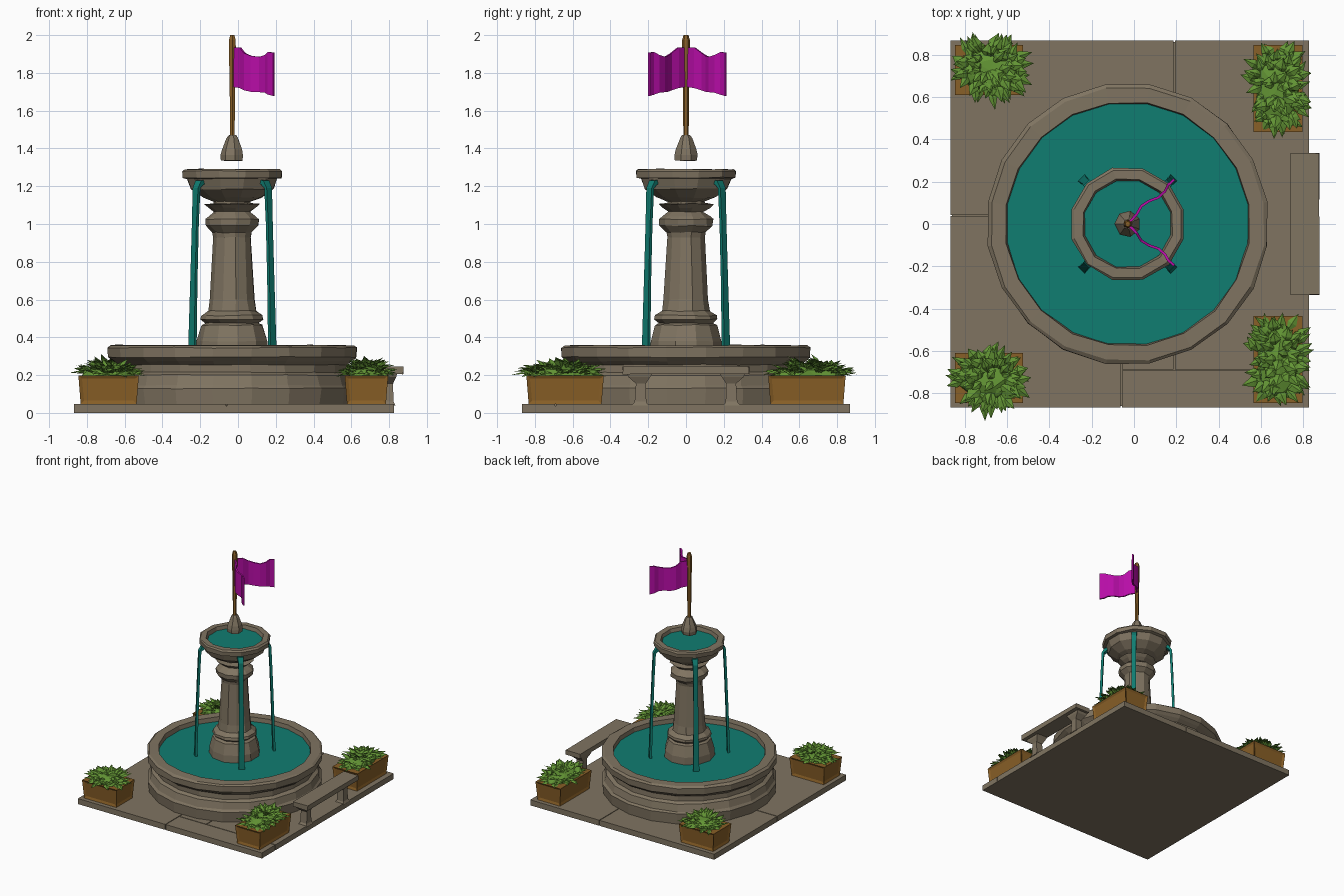
import bpy, bmesh, math, random
from mathutils import Vector, Matrix

if "Cube" in bpy.data.objects:
    bpy.data.objects.remove(bpy.data.objects["Cube"])

random.seed(4)
CX = -0.03  # fountain axis


def material(name, rgb):
    m = bpy.data.materials.new(name)
    m.diffuse_color = (*rgb, 1)
    m.use_nodes = True
    m.node_tree.nodes["Principled BSDF"].inputs["Base Color"].default_value = m.diffuse_color
    return m


STONE = material("stone", (0.215, 0.175, 0.12))
WATER = material("water", (0.005, 0.205, 0.165))
WOOD = material("wood", (0.25, 0.115, 0.02))
LEAF = material("leaf_green", (0.125, 0.30, 0.035))
CLOTH = material("magenta_cloth", (0.48, 0.004, 0.39))


def finish(bm, name, mat, jitter=0.0, fix=True):
    for v in bm.verts:
        v.co += Vector([random.uniform(-jitter, jitter) for _ in range(3)])
    if fix:
        bmesh.ops.recalc_face_normals(bm, faces=bm.faces)
    me = bpy.data.meshes.new(name)
    bm.to_mesh(me)
    bm.free()
    me.materials.append(mat)
    ob = bpy.data.objects.new(name, me)
    bpy.context.collection.objects.link(ob)
    return ob


def loft(name, rings, mat, jitter=0.0):
    """Skin a list of closed point rings and cap both ends."""
    bm = bmesh.new()
    rows = [[bm.verts.new(p) for p in r] for r in rings]
    n = len(rows[0])
    for a, b in zip(rows, rows[1:]):
        for i in range(n):
            j = (i + 1) % n
            bm.faces.new((a[i], a[j], b[j], b[i]))
    bm.faces.new(rows[0])
    bm.faces.new(rows[-1])
    return finish(bm, name, mat, jitter)


def lathe(name, profile, sides, mat, jitter=0.0, turn=0.5):
    ang = [2 * math.pi * (i + turn) / sides for i in range(sides)]
    return loft(name, [[(CX + r * math.cos(a), r * math.sin(a), z) for a in ang]
                       for r, z in profile], mat, jitter)


def box(name, x0, x1, y0, y1, z0, z1, mat, flare=0.0, jitter=0.0):
    def ring(z, f):
        return [(x0 - f, y0 - f, z), (x1 + f, y0 - f, z), (x1 + f, y1 + f, z), (x0 - f, y1 + f, z)]
    return loft(name, [ring(z0, 0), ring(z1, flare)], mat, jitter)


# paving: bed plus four slabs in a pinwheel
box("paving_bed", -0.86, 0.82, -0.86, 0.86, 0, 0.036, STONE)
G = 0.003
for k, (x0, x1, y0, y1) in enumerate([(-0.87, 0.19, 0.04, 0.87), (0.19, 0.83, -0.69, 0.87),
                                      (-0.87, -0.06, -0.87, 0.04), (-0.06, 0.83, -0.87, -0.69),
                                      (-0.06, 0.19, -0.69, 0.04)]):
    box(f"paving_slab_{k}", x0 + G, x1 - G, y0 + G, y1 - G, 0.0, 0.046, STONE)

# large basin and its water
lathe("basin", [(0.655, 0.04), (0.665, 0.13), (0.65, 0.145), (0.635, 0.2), (0.61, 0.215),
                (0.61, 0.255), (0.64, 0.275), (0.665, 0.295), (0.667, 0.345), (0.65, 0.358),
                (0.58, 0.358), (0.572, 0.30)], 20, STONE, 0.003)
lathe("basin_water", [(0.576, 0.29), (0.576, 0.322)], 20, WATER)

# pedestal column
lathe("pedestal", [(0.195, 0.28), (0.19, 0.38), (0.165, 0.465), (0.145, 0.475), (0.168, 0.495),
                   (0.165, 0.515), (0.13, 0.54), (0.12, 0.6), (0.1, 0.93), (0.105, 0.955),
                   (0.142, 0.99), (0.146, 1.025), (0.13, 1.04), (0.095, 1.065), (0.125, 1.085),
                   (0.15, 1.105), (0.1, 1.11), (0.1, 1.14)], 11, STONE, 0.003)

# upper bowl and its water
lathe("upper_bowl", [(0.1, 1.12), (0.16, 1.14), (0.225, 1.185), (0.247, 1.24), (0.27, 1.245),
                     (0.273, 1.28), (0.262, 1.29), (0.218, 1.29), (0.205, 1.24)],
      12, STONE, 0.003)
lathe("upper_bowl_water", [(0.21, 1.235), (0.21, 1.26)], 12, WATER)

# four falling streams
for k, (sx, sy) in enumerate([(1, 1), (-1, 1), (-1, -1), (1, -1)]):
    out = Vector((sx, sy, 0)).normalized()
    side = Vector((-out.y, out.x, 0))
    rings = []
    for r, z, w in [(0.20, 1.225, 0.022), (0.245, 1.22, 0.022), (0.268, 1.19, 0.02),
                    (0.277, 1.0, 0.017), (0.288, 0.7, 0.018), (0.30, 0.31, 0.023)]:
        c = Vector((CX, 0, z)) + out * r
        up = Vector((0, 0, 0.01)) if r < 0.25 else Vector()
        t = out * 0.009
        rings.append([c - side * w - t - up, c + side * w - t - up,
                      c + side * w + t + up, c - side * w + t + up])
    loft(f"water_stream_{k}", rings, WATER)

# finial and flag pole
lathe("finial", [(0.06, 1.335), (0.062, 1.365), (0.055, 1.395), (0.032, 1.455), (0.022, 1.47)],
      7, STONE, 0.002)
lathe("flag_pole", [(0.014, 1.45), (0.016, 1.7), (0.021, 1.94), (0.02, 1.975), (0.013, 2.0)], 6, WOOD)

# two wavy flags (mirrored in y)
FLAG = [(-0.02, 0.01, 1.725, 1.935), (0.012, 0.045, 1.72, 1.935), (0.035, 0.085, 1.708, 1.905),
        (0.07, 0.108, 1.70, 1.89), (0.115, 0.125, 1.698, 1.885), (0.147, 0.155, 1.695, 1.895),
        (0.162, 0.185, 1.685, 1.91), (0.19, 0.21, 1.678, 1.908)]
for k, s in enumerate((1, -1)):
    bm = bmesh.new()
    cols = [[bm.verts.new((x, s * y * (1 if s > 0 else 0.93), lo + (hi - lo) * i / 2))
             for i in range(3)] for x, y, lo, hi in FLAG]
    for a, b in zip(cols, cols[1:]):
        for i in range(2):
            bm.faces.new((a[i], b[i], b[i + 1], a[i + 1]))
    ob = finish(bm, f"flag_{k}", CLOTH)
    mod = ob.modifiers.new("thickness", 'SOLIDIFY')
    mod.thickness = 0.012
    mod.offset = 0

# bench: seat, two flared legs, stretcher
box("bench_seat", 0.742, 0.875, -0.335, 0.335, 0.206, 0.245, STONE, 0.0, 0.002)
for k, s in enumerate((1, -1)):
    rings = []
    for z, inner, outer, d in [(0.04, 0.2, 0.285, 0.04), (0.06, 0.21, 0.272, 0.03),
                               (0.155, 0.213, 0.265, 0.028), (0.19, 0.19, 0.305, 0.045),
                               (0.21, 0.175, 0.315, 0.05)]:
        rings.append([(0.793 - d, s * inner, z), (0.793 + d, s * inner, z),
                      (0.793 + d, s * outer, z), (0.793 - d, s * outer, z)])
    loft(f"bench_leg_{k}", rings, STONE)


# planters with panelled sides and spiky foliage
def planter(k, x0, x1, y0, y1):
    ob = box(f"planter_{k}", x0 + 0.012, x1 - 0.012, y0 + 0.012, y1 - 0.012, 0.046, 0.198, WOOD, 0.012)
    bm = bmesh.new()
    bm.from_mesh(ob.data)
    sides = [f for f in bm.faces if abs(f.normal.z) < 0.5]
    bmesh.ops.inset_individual(bm, faces=sides, thickness=0.026, depth=-0.008)
    bm.to_mesh(ob.data)
    bm.free()
    cx, cy, hx, hy = (x0 + x1) / 2, (y0 + y1) / 2, (x1 - x0) / 2, (y1 - y0) / 2
    # low leafy mound under the leaves
    bm = bmesh.new()
    bmesh.ops.create_icosphere(bm, subdivisions=2, radius=1,
                               matrix=Matrix.Translation((cx, cy, 0.195)) @
                               Matrix.Diagonal((hx * 0.9, hy * 0.9, 0.06, 1)))
    finish(bm, f"leaf_mound_{k}", LEAF, 0.008)
    # folded pointed leaves fanning outward
    bm = bmesh.new()
    for i in range(95):
        a, r = random.uniform(0, 2 * math.pi), math.sqrt(random.random())
        u, v = r * math.cos(a), r * math.sin(a)
        root = Vector((cx + u * hx * 0.72, cy + v * hy * 0.72, 0.20 + 0.035 * (1 - r)))
        h = Vector((u + random.uniform(-.5, .5), v + random.uniform(-.5, .5), 0)).normalized()
        lift = max(0.1, 1.15 - r * 0.9 + random.uniform(-0.25, 0.25))
        d = (h + Vector((0, 0, lift))).normalized()
        side = Vector((-h.y, h.x, 0))
        nrm = side.cross(d)
        L, w = random.uniform(0.085, 0.125), random.uniform(0.018, 0.028)
        mid = root + d * L * 0.5
        tip = root + d * L - Vector((0, 0, 0.02))
        b, m, t, l, q = [bm.verts.new(p) for p in
                         (root, mid - nrm * 0.006, tip, mid + side * w + nrm * 0.004,
                          mid - side * w + nrm * 0.004)]
        for f in ((b, m, l), (l, m, t), (b, q, m), (q, t, m)):
            face = bm.faces.new(f)
            face.normal_update()
            if face.normal.z < 0:
                face.normal_flip()
    finish(bm, f"leaves_{k}", LEAF, 0, False)


for k, s in enumerate((1, -1)):
    ys = sorted((s * 0.61, s * 0.845))
    planter(k, -0.845, -0.525, *ys)
    ys = sorted((s * 0.435, s * 0.845))
    planter(k + 2, 0.565, 0.795, *ys)
